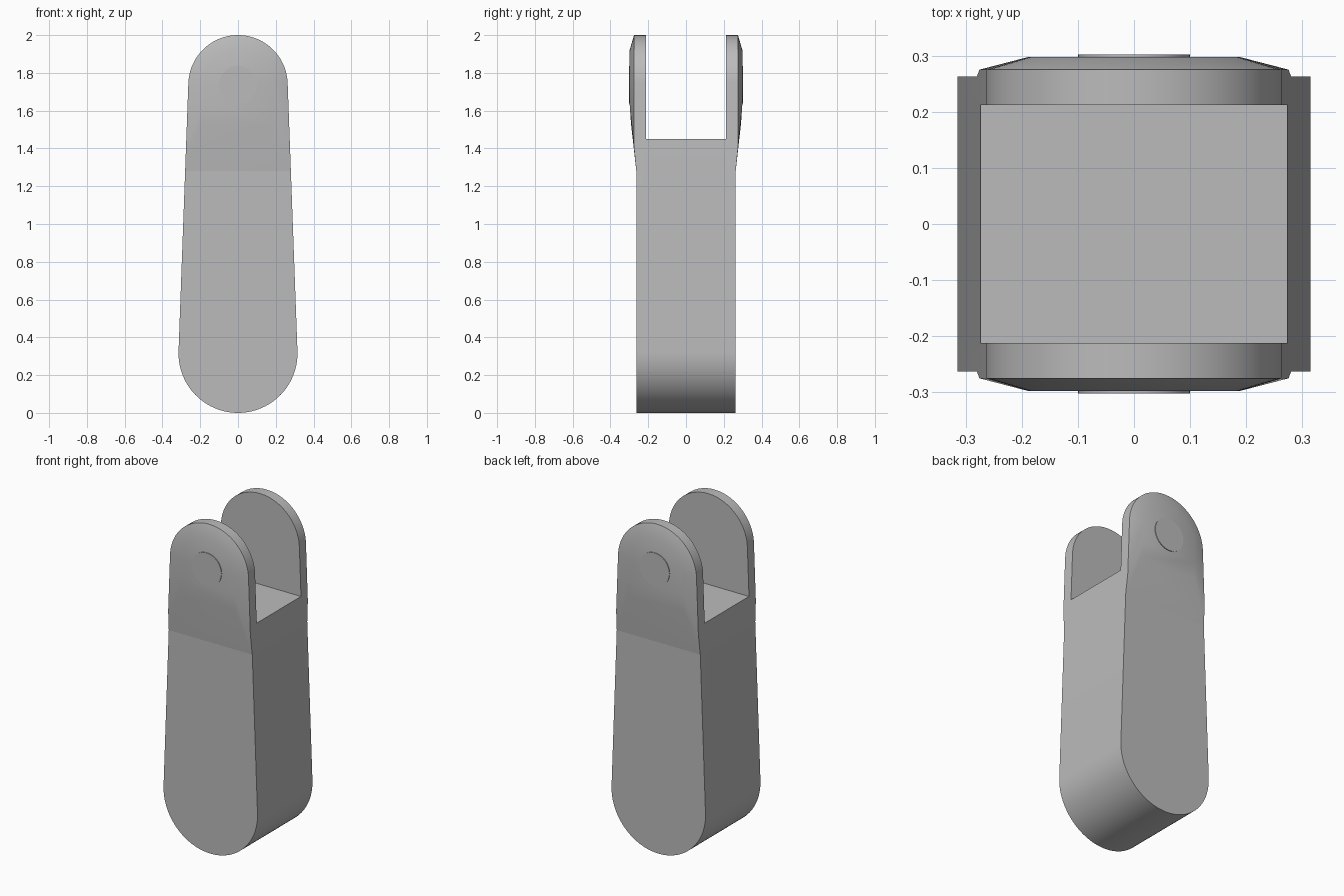
import bpy, bmesh, math

if "Cube" in bpy.data.objects:
    bpy.data.objects.remove(bpy.data.objects["Cube"])

R_LOW, R_TOP = 0.315, 0.263          # radii of the rounded ends
Z_LOW, Z_TOP = R_LOW, 2 - R_TOP      # centres of the rounded ends
TILT = math.asin((R_LOW - R_TOP) / (Z_TOP - Z_LOW))
HALF, SLOT, SLOT_Z = 0.263, 0.212, 1.45
SEGMENTS = 40

grey = bpy.data.materials.new("plain grey")
grey.use_nodes = True
grey.diffuse_color = (0.5, 0.5, 0.5, 1)
grey.node_tree.nodes["Principled BSDF"].inputs["Base Color"].default_value = (0.5, 0.5, 0.5, 1)


def arc(radius, centre, start, end):
    steps = [start + (end - start) * i / SEGMENTS for i in range(SEGMENTS + 1)]
    return [(radius * math.cos(a), centre + radius * math.sin(a)) for a in steps]


def top_arc(radius):
    return arc(radius, Z_TOP, TILT, math.pi - TILT)


def side_x(z):
    """Half width of the tapering side at height z."""
    return R_LOW / math.cos(TILT) - (z - Z_LOW) * math.tan(TILT)


def make_object(name, bm):
    mesh = bpy.data.meshes.new(name)
    bm.to_mesh(mesh)
    bm.free()
    mesh.materials.append(grey)
    obj = bpy.data.objects.new(name, mesh)
    bpy.context.collection.objects.link(obj)
    return obj


def activate(obj):
    bpy.ops.object.select_all(action="DESELECT")
    obj.select_set(True)
    bpy.context.view_layer.objects.active = obj


def smooth(obj):
    activate(obj)
    bpy.ops.object.shade_smooth_by_angle(angle=math.radians(30))


def prism(name, outline, y0, y1):
    bm = bmesh.new()
    face = bm.faces.new([bm.verts.new((x, y0, z)) for x, z in outline])
    new = bmesh.ops.extrude_face_region(bm, geom=[face])["geom"]
    bmesh.ops.translate(bm, vec=(0, y1 - y0, 0),
                        verts=[v for v in new if isinstance(v, bmesh.types.BMVert)])
    bmesh.ops.recalc_face_normals(bm, faces=bm.faces)
    return make_object(name, bm)


# Tapered body with rounded ends, slotted at the top
body = prism("arm_body", top_arc(R_TOP) + arc(R_LOW, Z_LOW, math.pi - TILT, 2 * math.pi + TILT),
             -HALF, HALF)
cutter = prism("slot_cutter", [(-1, SLOT_Z), (1, SLOT_Z), (1, 3), (-1, 3)], -SLOT, SLOT)
cutter.hide_render = True
cut = body.modifiers.new("slot", "BOOLEAN")
cut.operation = "DIFFERENCE"
cut.solver = "EXACT"
cut.object = cutter
activate(body)
bpy.ops.object.modifier_apply(modifier=cut.name)
bpy.data.objects.remove(cutter)
smooth(body)


# Raised, chamfered cheek on the outside of each fork ear
def ear_cheek(name, side):
    def with_legs(points, legs):
        right = list(legs)
        return right + points + [(-x, z) for x, z in reversed(right)]

    rim = with_legs(top_arc(R_TOP), [(side_x(1.28), 1.28), (side_x(1.4), 1.4)])
    crown = with_legs(top_arc(0.185), [(0.19, 1.53), (0.187, 1.63)])
    last = len(rim) - 1
    bm = bmesh.new()

    def loop(points, foot, rest):
        return [bm.verts.new((x, side * (foot if i in (0, last) else rest), z))
                for i, (x, z) in enumerate(points)]

    loops = [loop(rim, HALF, HALF), loop(rim, HALF, 0.275), loop(crown, 0.291, 0.298)]
    for a, b in zip(loops, loops[1:]):
        for i in range(last):
            bm.faces.new((a[i], a[i + 1], b[i + 1], b[i]))
    outer, inner = loops[1:]
    bm.faces.new((outer[last], outer[0], inner[0], inner[last]))
    bm.faces.new((inner[0], inner[1], inner[-2], inner[-1]))
    cap = bm.faces.new(inner[1:-1])
    bmesh.ops.remove_doubles(bm, verts=bm.verts, dist=0.0001)
    bmesh.ops.recalc_face_normals(bm, faces=bm.faces)
    cap.normal_update()
    if cap.normal.y * side < 0:
        bmesh.ops.reverse_faces(bm, faces=bm.faces)
    smooth(make_object(name, bm))


# Thin round pin head on each cheek
def pin_head(name, side):
    circle = arc(0.1, Z_TOP, 0, 2 * math.pi)[:-1]
    smooth(prism(name, circle, side * 0.29, side * 0.302))


for label, side in (("front", -1), ("back", 1)):
    ear_cheek(label + "_ear_cheek", side)
    pin_head(label + "_pin_head", side)
